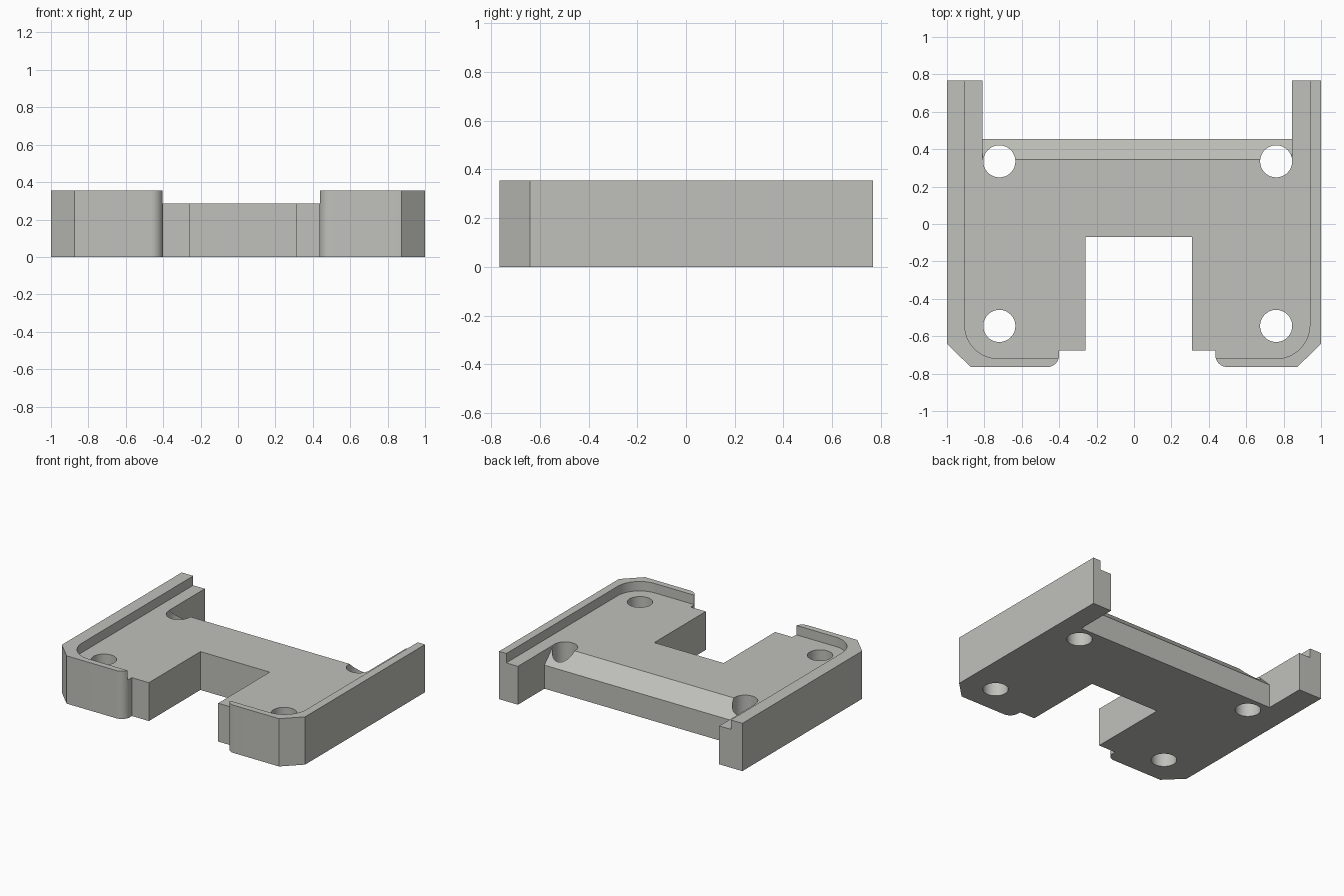
import bpy, bmesh, math

if "Cube" in bpy.data.objects:
    bpy.data.objects.remove(bpy.data.objects["Cube"])

HEIGHT, FLOOR = 0.355, 0.285

grey = bpy.data.materials.new("light warm grey")
grey.diffuse_color = (0.53, 0.53, 0.50, 1)
grey.use_nodes = True
grey.node_tree.nodes["Principled BSDF"].inputs["Base Color"].default_value = grey.diffuse_color


def arc(cx, cy, r, a0, a1, n=12):
    """Points along a circular arc, angles in degrees."""
    angles = [math.radians(a0 + (a1 - a0) * i / n) for i in range(n + 1)]
    return [(cx + r * math.cos(a), cy + r * math.sin(a)) for a in angles]


def extrude(name, outline, z0, z1):
    """Closed prism from a plan outline."""
    bm = bmesh.new()
    face = bm.faces.new([bm.verts.new((x, y, z0)) for x, y in outline])
    top = bmesh.ops.extrude_face_region(bm, geom=[face])["geom"]
    bmesh.ops.translate(bm, vec=(0, 0, z1 - z0),
                        verts=[v for v in top if isinstance(v, bmesh.types.BMVert)])
    bmesh.ops.recalc_face_normals(bm, faces=bm.faces)
    mesh = bpy.data.meshes.new(name)
    bm.to_mesh(mesh)
    bm.free()
    mesh.materials.append(grey)
    obj = bpy.data.objects.new(name, mesh)
    bpy.context.collection.objects.link(obj)
    return obj


# Bracket body: rear arms, chamfered front corners, rounded tabs and slot
outline = [(-1, 0.767), (-1, -0.64), (-0.873, -0.765)]
outline += arc(-0.465, -0.70, 0.065, -90, 0)
outline += [(-0.40, -0.675), (-0.26, -0.675), (-0.26, -0.07),
            (0.31, -0.07), (0.31, -0.675), (0.435, -0.675)]
outline += arc(0.50, -0.70, 0.065, 180, 270)
outline += [(0.873, -0.765), (1, -0.64), (1, 0.767), (0.845, 0.767),
            (0.845, 0.455), (-0.81, 0.455), (-0.81, 0.767)]
body = extrude("bracket_body", outline, 0, HEIGHT)

# Shallow pocket with rounded front corners, open at the back
pocket = [(-0.905, 0.9)] + arc(-0.725, -0.54, 0.18, 180, 270, 16)
pocket += arc(0.76, -0.54, 0.18, 270, 360, 16) + [(0.94, 0.9)]
cutters = [extrude("pocket_cutter", pocket, FLOOR, 0.5)]

# Sloped rear edge between the arms
slope = extrude("slope_cutter", [(0.345, FLOOR), (0.465, FLOOR - 0.12),
                                 (0.465, 0.32), (0.31, 0.32)], -0.81, 0.845)
for v in slope.data.vertices:
    y, z, x = v.co
    v.co = (x, y, z)
cutters.append(slope)

# Four screw holes
for x in (-0.72, 0.76):
    for y in (-0.545, 0.335):
        cutters.append(extrude("hole_cutter", arc(x, y, 0.086, 0, 348.75, 31), -0.1, 0.5))

bpy.context.view_layer.objects.active = body
body.select_set(True)
for cutter in cutters:
    cutter.hide_render = True
    cut = body.modifiers.new("cut", "BOOLEAN")
    cut.operation, cut.solver, cut.object = "DIFFERENCE", "EXACT", cutter
    bpy.ops.object.modifier_apply(modifier=cut.name)
for cutter in cutters:
    bpy.data.objects.remove(cutter)

bpy.ops.object.select_all(action="DESELECT")
body.select_set(True)
bpy.ops.object.shade_smooth_by_angle(angle=math.radians(30))
